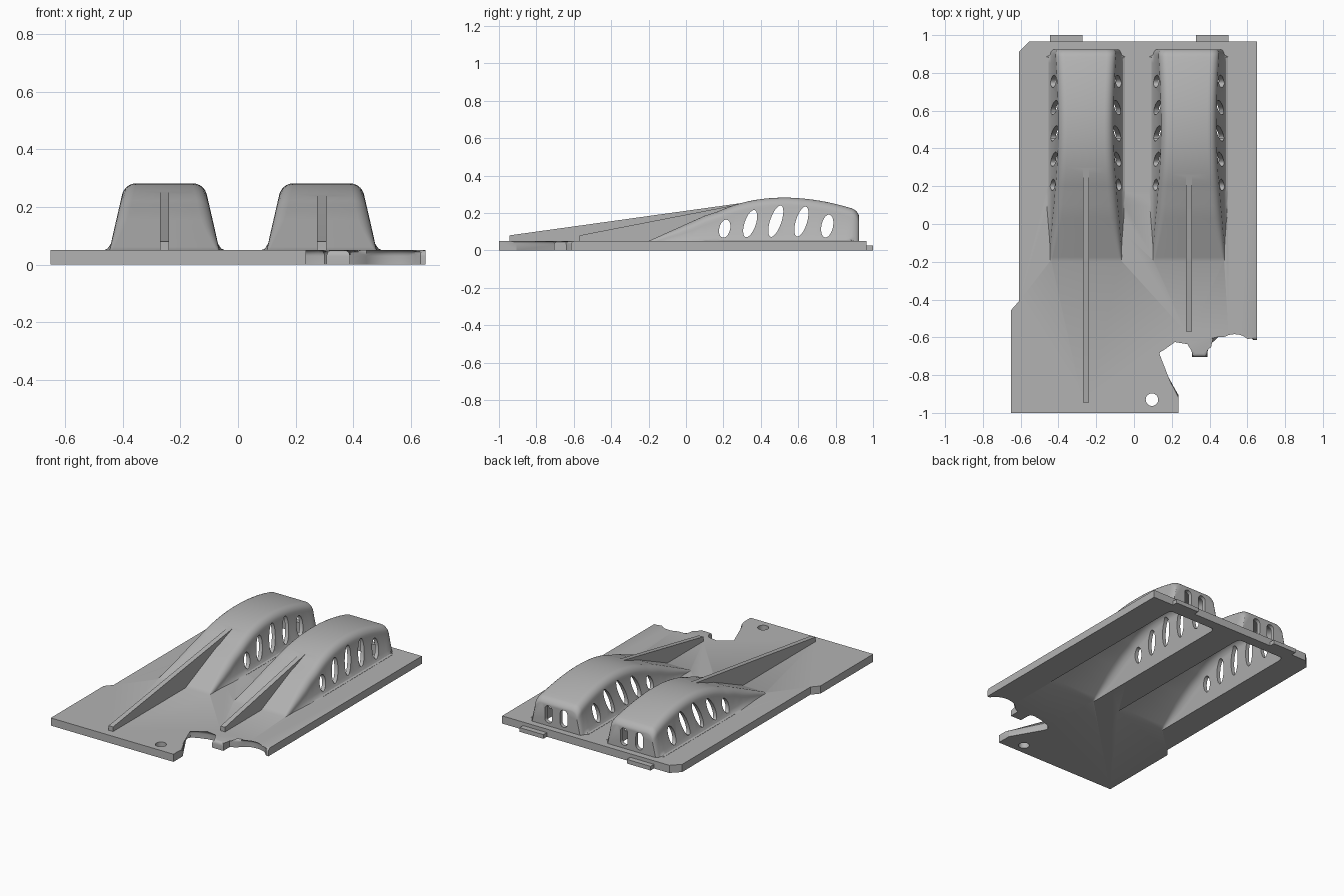
import bpy, bmesh, math

cube = bpy.data.objects.get("Cube")
if cube:
    bpy.data.objects.remove(cube, do_unlink=True)

grey = bpy.data.materials.new("plain grey")
grey.use_nodes = True
grey.diffuse_color = (0.45, 0.45, 0.45, 1)
grey.node_tree.nodes["Principled BSDF"].inputs["Base Color"].default_value = (0.45, 0.45, 0.45, 1)

TOP = 0.05           # plate thickness
WALL = 0.025         # hump shell thickness
HUMPS = (-0.255, 0.29)


def finish(name, bm):
    bmesh.ops.recalc_face_normals(bm, faces=bm.faces)
    mesh = bpy.data.meshes.new(name)
    bm.to_mesh(mesh)
    bm.free()
    mesh.materials.append(grey)
    ob = bpy.data.objects.new(name, mesh)
    bpy.context.collection.objects.link(ob)
    return ob


def prism(bm, points, direction):
    """Closed outline of 3D points pushed along a direction."""
    a = [bm.verts.new(p) for p in points]
    b = [bm.verts.new([c + d for c, d in zip(p, direction)]) for p in points]
    bm.faces.new(a)
    bm.faces.new(b)
    n = len(a)
    for i in range(n):
        bm.faces.new((a[i], a[(i + 1) % n], b[(i + 1) % n], b[i]))
    return a, b


def solid(name, points, direction):
    bm = bmesh.new()
    prism(bm, points, direction)
    return finish(name, bm)


def box(name, x0, x1, y0, y1, z0, z1):
    return solid(name, [(x0, y0, z0), (x1, y0, z0), (x1, y1, z0), (x0, y1, z0)], (0, 0, z1 - z0))


def boolean(target, tool, operation):
    mod = target.modifiers.new("cut", "BOOLEAN")
    mod.operation, mod.solver, mod.object = operation, "EXACT", tool
    bpy.context.view_layer.objects.active = target
    bpy.ops.object.modifier_apply(modifier=mod.name)
    bpy.data.objects.remove(tool, do_unlink=True)


# Plate outline, with the curved notch at the front left corner
notch = [(0.235, -0.905), (0.122, -0.71), (0.113, -0.685), (0.122, -0.665), (0.155, -0.645),
         (0.217, -0.625), (0.28, -0.615), (0.3, -0.62), (0.307, -0.64), (0.307, -0.705),
         (0.388, -0.705), (0.388, -0.64), (0.425, -0.62), (0.445, -0.598), (0.465, -0.582),
         (0.495, -0.568), (0.53, -0.563), (0.562, -0.566), (0.592, -0.577), (0.615, -0.595),
         (0.632, -0.615), (0.65, -0.615)]
outline = [(-0.65, -1), (0.235, -1)] + notch + [
    (0.65, 0.965), (-0.555, 0.965), (-0.61, 0.91), (-0.61, -0.41), (-0.65, -0.455)]
bm = bmesh.new()
low, high = prism(bm, [(x, y, 0) for x, y in outline], (0, 0, TOP))
rim = high[2:2 + len(notch)]
edges = [bm.edges.get(pair) for pair in zip(rim, rim[1:])]
bmesh.ops.bevel(bm, geom=edges, offset=0.02, segments=4, profile=0.5,
                affect="EDGES", clamp_overlap=True)
plate = finish("cover_plate", bm)


def ridge(y):
    """Height of the hump along its length: straight ramp, then a shallow dome."""
    if y < 0.17:
        return TOP + 0.45 * (y + 0.2)
    if y < 0.53:
        return 0.282 - 0.0745 * ((0.53 - y) / 0.36) ** 2.2
    return 0.282 - 0.07 * ((y - 0.53) / 0.395) ** 1.9


def hump(name, cx, t, base):
    """Lofted hump, inset by t; rounded top edges and rounded back corner."""
    start = -0.2 + (base + 0.01 + t * 1.1 - TOP) / 0.45
    back = 0.925 - t
    stations = [(start + (0.17 - start) * i / 6, 0) for i in range(6)]
    stations += [(0.17 + (back - 0.21) * i / 22, 0) for i in range(23)]
    stations += [(back - 0.04 + 0.04 * math.sin(a), 0.04 * (1 - math.cos(a)))
                 for a in (math.radians(15 * k) for k in range(1, 6))]
    bm = bmesh.new()
    rings = []
    for y, inset in stations:
        h = ridge(y) - t * 1.1 - inset * 0.8

        def half(z):
            return 0.19 - 0.23 * (z - TOP) - t - inset * 0.6

        r = min(0.05, (h - base) * 0.4)
        side = []
        # small flare where the wall meets the plate
        for k, (z, out) in enumerate([(base, 0.018), (TOP + 0.001, 0.018),
                                      (0.056, 0.008), (0.075, 0)]):
            z = min(z, base + (h - r - base) * k / 4)
            grow = out * min(1, max(0, (h - 0.06) / 0.1)) if t == 0 and inset == 0 else 0
            side.append((half(z) + grow, z))
        w = half(h - r)
        for k in range(7):
            a = math.radians(15 * k)
            side.append((w - r * (1 - math.cos(a)), h - r + r * math.sin(a)))
        section = side + [(-x, z) for x, z in reversed(side)]
        rings.append([bm.verts.new((cx + x, y, z)) for x, z in section])
    n = len(rings[0])
    for a, b in zip(rings, rings[1:]):
        for i in range(n):
            bm.faces.new((a[i], a[(i + 1) % n], b[(i + 1) % n], b[i]))
    bm.faces.new(rings[0])
    bm.faces.new(rings[-1])
    return finish(name, bm)


# Humps and their long stiffening ribs join the plate
for cx in HUMPS:
    boolean(plate, hump("hump", cx, 0, 0.02), "UNION")
for cx, front in zip(HUMPS, (-0.945, -0.57)):
    side = [(front, 0.03), (front, 0.08), (0.37, 0.263), (0.37, 0.03)]
    boolean(plate, solid("rib", [(cx - 0.016, y, z) for y, z in side], (0.032, 0, 0)), "UNION")

# Hollow underside of each hump
for cx in HUMPS:
    boolean(plate, hump("cavity", cx, WALL, -0.03), "DIFFERENCE")


def oval(long, wide, tilt, count=32):
    for i in range(count):
        a = 2 * math.pi * i / count
        u, v = wide * math.cos(a), long * math.sin(a)
        yield (u * math.cos(tilt) + v * math.sin(tilt), v * math.cos(tilt) - u * math.sin(tilt))


# Leaning oval vents through the side walls
for y, z, long, wide, tilt in [(0.207, 0.116, 0.049, 0.029, 0.25), (0.343, 0.143, 0.076, 0.03, 0.33),
                               (0.48, 0.156, 0.088, 0.03, 0.33), (0.617, 0.154, 0.083, 0.03, 0.3),
                               (0.755, 0.13, 0.062, 0.031, 0.2)]:
    ring = [(-0.6, y + u, z + v) for u, v in oval(long, wide, tilt)]
    boolean(plate, solid("vent", ring, (1.2, 0, 0)), "DIFFERENCE")

# Upright slots in the back walls
for cx in HUMPS:
    for dx in (-0.055, 0.055):
        ring = [(cx + dx + u, 0.8, 0.125 + v + math.copysign(0.03, v))
                for u, v in oval(0.026, 0.026, 0.01)]
        boolean(plate, solid("slot", ring, (0, 0.2, 0)), "DIFFERENCE")

# Screw hole
ring = [(0.095 + u, -0.93 + v, -0.05) for u, v in oval(0.033, 0.033, 0)]
boolean(plate, solid("screw_hole", ring, (0, 0, 0.2)), "DIFFERENCE")

# Locating tabs on the back edge
for x0 in (-0.445, 0.328):
    boolean(plate, box("tab", x0, x0 + 0.172, 0.95, 1.0, 0, 0.027), "UNION")

bpy.ops.object.select_all(action="DESELECT")
plate.select_set(True)
bpy.context.view_layer.objects.active = plate
bpy.ops.object.shade_smooth_by_angle(angle=math.radians(30))
